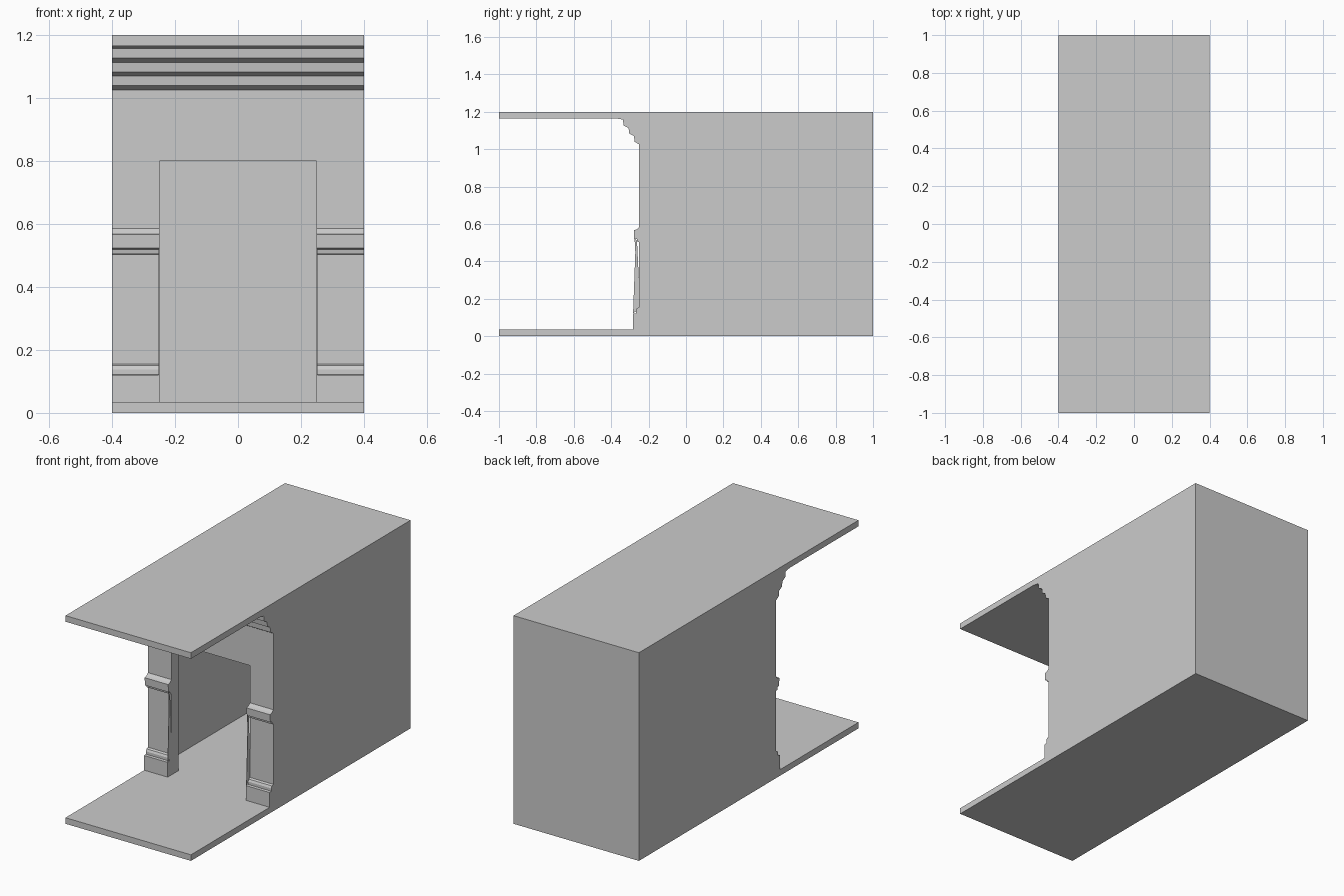
import bpy

if "Cube" in bpy.data.objects:
    bpy.data.objects.remove(bpy.data.objects["Cube"])

W, H, T = 0.4, 1.2, 0.035      # half width, height, shell thickness
FRONT, INNER = -0.25, -0.185   # front wall outer and inner planes
DOOR_X, DOOR_Z = 0.25, 0.8


def mesh_object(name, verts, faces):
    me = bpy.data.meshes.new(name)
    me.from_pydata(verts, [], faces)
    me.update()
    ob = bpy.data.objects.new(name, me)
    bpy.context.collection.objects.link(ob)
    return ob


def extrude_x(name, profile, x0, x1):
    """Sweep a closed (y, z) profile, listed clockwise seen from +x, along x."""
    n = len(profile)
    verts = [(x, y, z) for x in (x0, x1) for y, z in profile]
    faces = [tuple(range(n)), tuple(range(2 * n - 1, n - 1, -1))]
    faces += [(i, i + n, (i + 1) % n + n, (i + 1) % n) for i in range(n)]
    return mesh_object(name, verts, faces)


def box(name, x0, x1, y0, y1, z0, z1):
    return extrude_x(name, [(y0, z0), (y0, z1), (y1, z1), (y1, z0)], x0, x1)


# Floor and ceiling run the full length, past the front wall
box("floor", -W, W, -1, 1, 0, T)
box("ceiling", -W, W, -1, 1, H - T, H)

# Back wall of the room
box("back_wall", -W + T, W - T, 1 - T, 1, T, H - T)

# Wall above the doorway
box("door_lintel", -DOOR_X, DOOR_X, FRONT, INNER, DOOR_Z, H - T)

# Stepped cornice under the ceiling
cornice = [(FRONT, 1.025), (-0.275, 1.04), (-0.278, 1.07), (-0.303, 1.083),
           (-0.307, 1.113), (-0.334, 1.127), (-0.337, 1.158), (-0.375, H - T),
           (FRONT, H - T)]
extrude_x("cornice", cornice, -W, W)

# Moulding profiles beside the doorway
skirting = [(FRONT, T), (-0.283, T), (-0.283, 0.12), (-0.268, 0.122),
            (-0.268, 0.138), (-0.262, 0.15), (FRONT, 0.155)]
rail = [(FRONT, 0.503), (-0.26, 0.505), (-0.263, 0.519), (-0.277, 0.523),
        (-0.279, 0.567), (-0.262, 0.572), (FRONT, 0.585)]
end_panel = [(FRONT, 0.15), (-0.283, 0.12), (-0.271, 0.45), (-0.275, 0.523),
             (-0.262, 0.51), (FRONT, 0.26)]

# Side walls, door piers and mouldings, repeated on both sides
for side, s in (("left", -1), ("right", 1)):
    def span(a, b):
        return sorted((s * a, s * b))

    box(side + "_side_wall", *span(W - T, W), INNER, 1, T, H - T)
    box(side + "_door_pier", *span(DOOR_X, W), FRONT, INNER, T, H - T)
    extrude_x(side + "_skirting", skirting, *span(DOOR_X, W))
    extrude_x(side + "_dado_rail", rail, *span(DOOR_X, W))
    # Thin tapered end panel at the door edge
    extrude_x(side + "_end_panel", end_panel, *span(DOOR_X, DOOR_X + 0.002))
